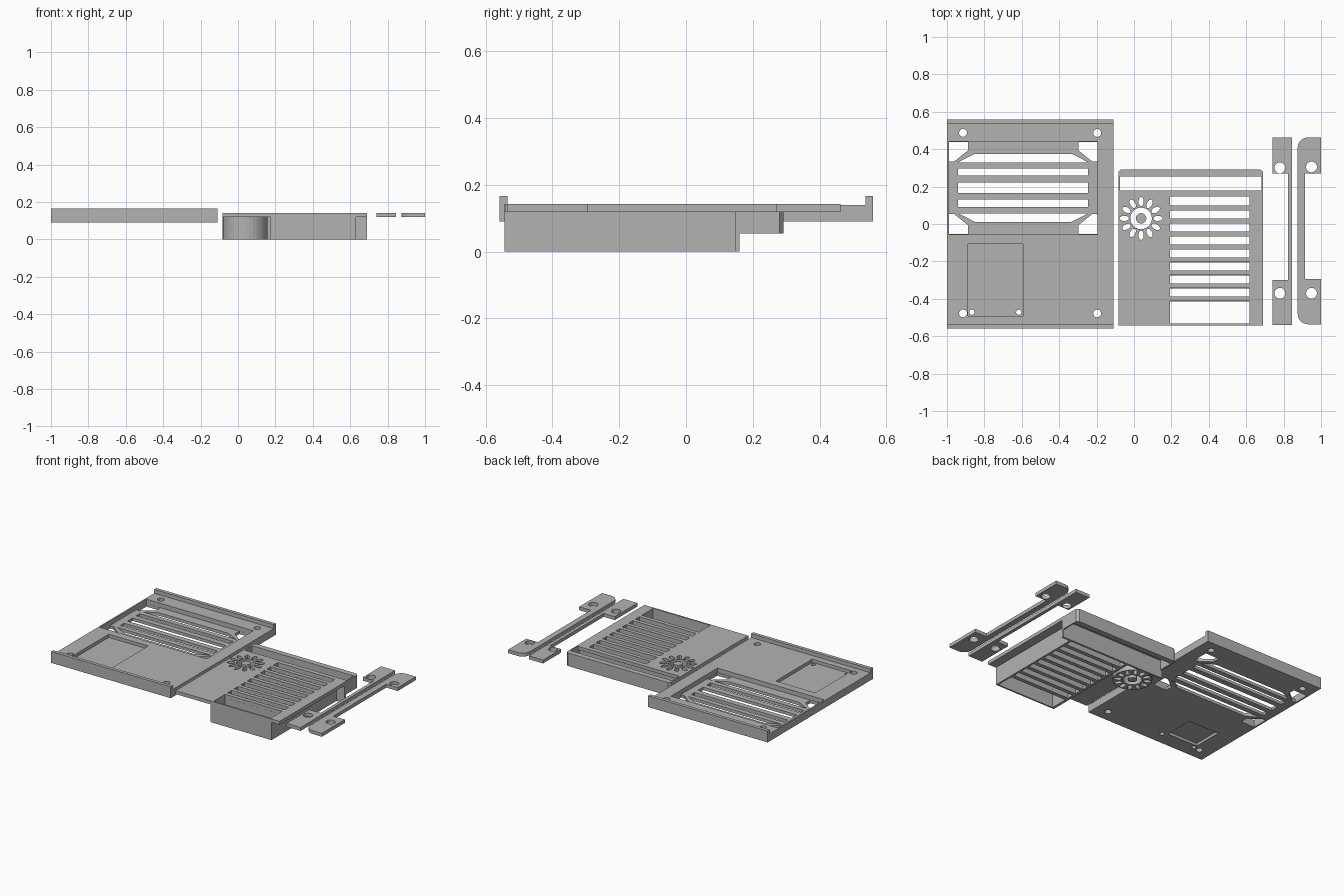
import bpy, bmesh, math

cube = bpy.data.objects.get("Cube")
if cube:
    bpy.data.objects.remove(cube, do_unlink=True)

grey = bpy.data.materials.new("plain grey")
grey.use_nodes = True
grey.diffuse_color = (0.45, 0.45, 0.45, 1)
grey.node_tree.nodes["Principled BSDF"].inputs["Base Color"].default_value = (0.45, 0.45, 0.45, 1)


def rect(x0, x1, y0, y1, c=0, d=None):
    """Rectangle outline, with corners cut by c along x and d along y."""
    if not c:
        return [(x0, y0), (x1, y0), (x1, y1), (x0, y1)]
    d = d or c
    return [(x0 + c, y0), (x1 - c, y0), (x1, y0 + d), (x1, y1 - d),
            (x1 - c, y1), (x0 + c, y1), (x0, y1 - d), (x0, y0 + d)]


def oval(cx, cy, rx, ry=None, turn=0, n=24):
    ry = ry or rx
    pts = []
    for i in range(n):
        t = math.tau * i / n
        u, v = rx * math.cos(t), ry * math.sin(t)
        pts.append((cx + u * math.cos(turn) - v * math.sin(turn),
                    cy + u * math.sin(turn) + v * math.cos(turn)))
    return pts


def slab(name, z0, z1, *outlines):
    """Extruded flat profile; outlines inside others become holes."""
    curve = bpy.data.curves.new(name, "CURVE")
    curve.dimensions = "2D"
    curve.fill_mode = "BOTH"
    curve.extrude = (z1 - z0) / 2
    for pts in outlines:
        s = curve.splines.new("POLY")
        s.points.add(len(pts) - 1)
        for p, (x, y) in zip(s.points, pts):
            p.co = (x, y, 0, 1)
        s.use_cyclic_u = True
    tmp = bpy.data.objects.new(name + " profile", curve)
    bpy.context.collection.objects.link(tmp)
    mesh = bpy.data.meshes.new_from_object(tmp.evaluated_get(bpy.context.evaluated_depsgraph_get()))
    bpy.data.objects.remove(tmp, do_unlink=True)
    bm = bmesh.new()
    bm.from_mesh(mesh)
    bmesh.ops.remove_doubles(bm, verts=bm.verts, dist=1e-5)
    bmesh.ops.translate(bm, verts=bm.verts, vec=(0, 0, (z0 + z1) / 2))
    bmesh.ops.recalc_face_normals(bm, faces=bm.faces)
    for f in bm.faces:
        f.smooth = False
    bm.to_mesh(mesh)
    bm.free()
    mesh.materials.clear()
    mesh.materials.append(grey)
    obj = bpy.data.objects.new(name, mesh)
    bpy.context.collection.objects.link(obj)
    return obj


def cut(obj, z0, z1, *outlines):
    """Remove an extruded profile from an object."""
    tool = slab("cutter", z0, z1, *outlines)
    tool.hide_render = True
    mod = obj.modifiers.new("cut", "BOOLEAN")
    mod.operation, mod.solver, mod.object = "DIFFERENCE", "EXACT", tool
    bpy.context.view_layer.objects.active = obj
    bpy.ops.object.modifier_apply(modifier=mod.name)
    bpy.data.objects.remove(tool, do_unlink=True)


# Base plate with screw holes, recesses and rims
BOTTOM, TOP, LIP = 0.09, 0.14, 0.119
screws = [oval(x, y, 0.021) for x in (-0.914, -0.197) for y in (-0.478, 0.487)]
pins = [oval(x, -0.472, 0.014) for x in (-0.867, -0.616)]
base = slab("base_plate", BOTTOM, TOP, rect(-1, -0.11, -0.535, 0.537), *screws, *pins)
FLOOR = 0.11
cut(base, FLOOR, 0.2, rect(-0.99, -0.195, -0.055, 0.44))
cut(base, 0.118, 0.2, rect(-0.888, -0.594, -0.493, -0.106))
cut(base, 0, 0.108, rect(-0.87, -0.645, -0.45, -0.25))

# Slotted grille: octagonal opening crossed by bars, and open corners
cx, cy = -0.5925, 0.1935
edges = [0.012, 0.057, 0.09, 0.13, 0.167, 0.223, 0.26, 0.297, 0.33, 0.375]
for i in range(0, len(edges), 2):
    y0, y1 = edges[i], edges[i + 1]
    a = 0.088 if i == 0 else 0
    b = 0.088 if i == 8 else 0
    cut(base, 0, 0.2, [(-0.94 + a, y0), (-0.245 - a, y0), (-0.245 - b, y1), (-0.94 + b, y1)])
for sx in (-1, 1):
    for sy in (-1, 1):
        corner = [(0.397, 0.246), (0.295, 0.246), (0.295, 0.2), (0.37, 0.14), (0.397, 0.14)]
        cut(base, 0, 0.2, [(cx + sx * x, cy + sy * y) for x, y in corner])
slab("front_rim", BOTTOM, 0.166, rect(-1, -0.11, -0.558, -0.535))
slab("back_rim", BOTTOM, 0.166, rect(-1, -0.11, 0.537, 0.56))

# Cover plate with slats, round vent and rear slot
vx, vy = 0.038, 0.03
petals = [oval(vx + 0.09 * math.cos(t), vy + 0.09 * math.sin(t), 0.025, 0.014, t, 14)
          for t in (math.tau * i / 12 for i in range(12))]
slots = []
for i in range(9):
    top = 0.147 - 0.0695 * i + (0.0215 if i else 0) - 0.0215 * (i > 0)
    low = 0.1 - 0.0695 * i if i < 8 else -0.533
    slots.append(rect(0.193, 0.618, low, 0.147 if i == 0 else top - 0.004))
body = [(-0.084, -0.543), (0.69, -0.543), (0.69, 0.28), (0.675, 0.292), (-0.069, 0.292), (-0.084, 0.28)]
rear_slot = rect(-0.074, 0.681, 0.178, 0.255)
slab("cover_plate", LIP, 0.142, body, rear_slot, *slots, *petals,
     oval(vx, vy, 0.058), oval(vx, vy, 0.028))

# Skirt under the cover
slab("rear_skirt", 0.054, LIP, [(0.69, 0.16), (0.69, 0.28), (0.675, 0.292), (-0.069, 0.292),
     (-0.084, 0.28), (-0.084, 0.16), (-0.074, 0.16), (-0.074, 0.255), (0.681, 0.255), (0.681, 0.16)])
slab("cross_wall", 0, LIP, rect(-0.084, 0.69, 0.147, 0.16))
slab("duct_walls", 0, LIP, [(0.175, 0.147), (0.175, -0.543), (0.63, -0.543), (0.63, 0.147),
     (0.618, 0.147), (0.618, -0.533), (0.193, -0.533), (0.193, 0.147)])
for i in range(8):
    y = 0.0865 - 0.0695 * i
    slab(f"duct_slat_{i + 1}", 0, LIP, rect(0.193, 0.618, y - 0.0135, y + 0.0135))
slab("vent_tube", 0, LIP, oval(vx, vy, 0.12, n=36), oval(vx, vy, 0.058), *petals)
slab("vent_hub", 0, LIP, oval(vx, vy, 0.028))

# Two loose mounting brackets
slab("inner_bracket", LIP, 0.142,
     [(0.74, -0.541), (0.845, -0.541), (0.845, 0.463), (0.74, 0.463), (0.74, 0.27),
      (0.823, 0.27), (0.823, -0.3), (0.74, -0.3)],
     oval(0.78, 0.3, 0.029), oval(0.78, -0.37, 0.029))


def arc(ax, ay, r, start):
    return [(ax + r * math.cos(start + k * math.pi / 12), ay + r * math.sin(start + k * math.pi / 12))
            for k in range(7)]


slab("outer_bracket", LIP, 0.142,
     [(1, 0.27), (1, 0.463)] + arc(0.93, 0.408, 0.055, math.pi / 2)
     + arc(0.93, -0.481, 0.055, math.pi)
     + [(1, -0.536), (1, -0.293), (0.914, -0.293), (0.914, 0.27)],
     oval(0.949, 0.305, 0.029), oval(0.949, -0.37, 0.029))
